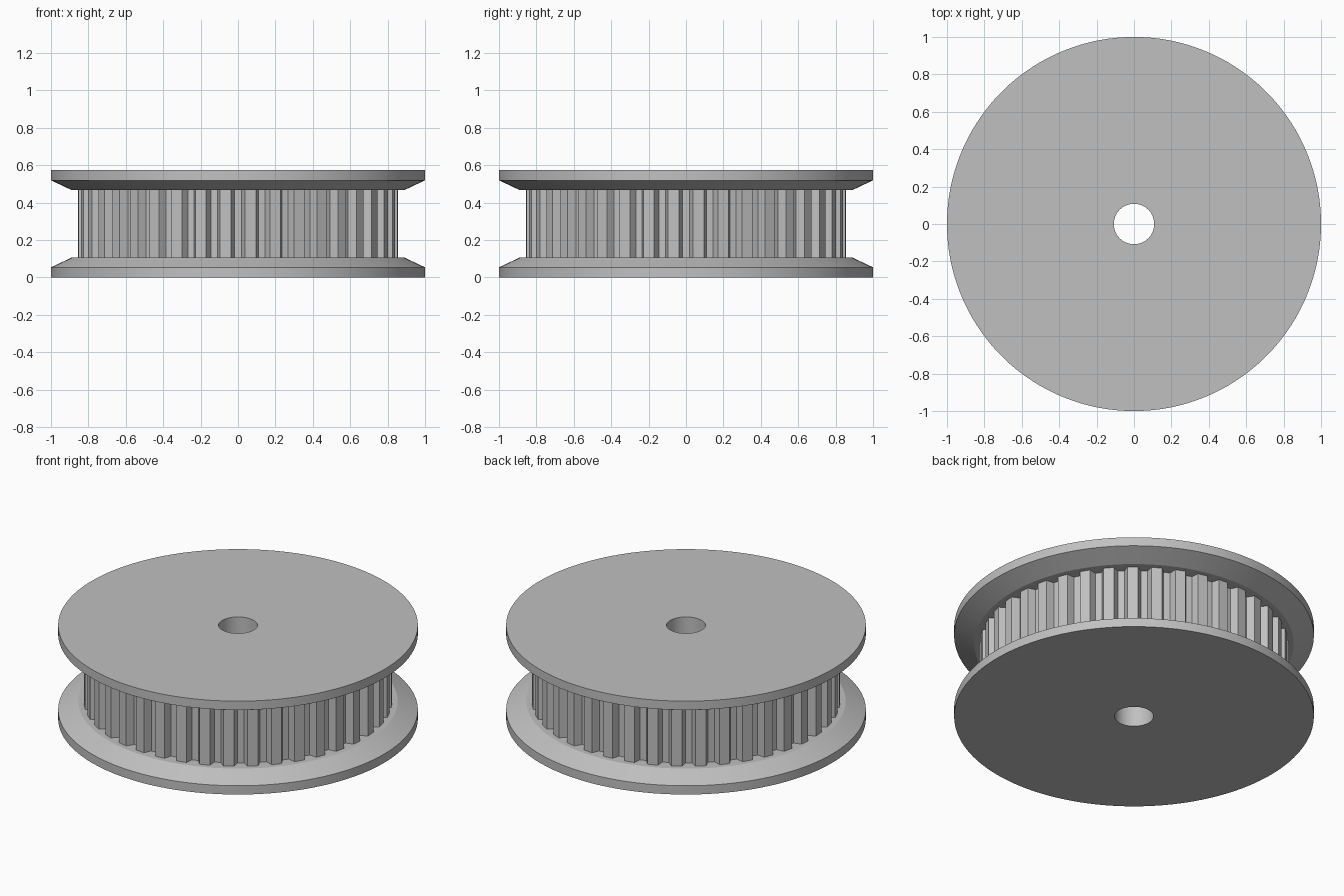
import bpy
import bmesh
from math import pi, sin, cos, atan2, radians

cube = bpy.data.objects.get("Cube")
if cube:
    bpy.data.objects.remove(cube, do_unlink=True)

TEETH = 40
RIM, LIP, BORE = 1.0, 0.888, 0.108      # flange edge, flange inner lip, shaft hole
TIP, ROOT = 0.857, 0.813                # tooth tip and groove floor radii
TIP_HALF, ROOT_HALF = 0.038, 0.018      # half widths of the groove at tip and floor
HEIGHT, EDGE, FLANGE = 0.573, 0.054, 0.107

metal = bpy.data.materials.new("plain grey")
metal.use_nodes = True
grey = (0.53, 0.53, 0.53, 1)
metal.diffuse_color = grey
metal.node_tree.nodes["Principled BSDF"].inputs["Base Color"].default_value = grey

# Trapezoid groove repeated around the wheel, as (angle, radius) pairs
groove = [(-TIP_HALF, TIP), (-ROOT_HALF, ROOT), (ROOT_HALF, ROOT), (TIP_HALF, TIP)]
teeth = [(2 * pi * i / TEETH + atan2(w, r), r) for i in range(TEETH) for w, r in groove]
count = len(teeth)


def circle(radius):
    return [(2 * pi * (i - 1.5) / count, radius) for i in range(count)]


bm = bmesh.new()


def add_ring(outline, z):
    return [bm.verts.new((r * cos(a), r * sin(a), z)) for a, r in outline]


# Lower half from the bore outwards and up to the teeth, then mirrored for the top
half = [(circle(BORE), 0), (circle(RIM), 0), (circle(RIM), EDGE),
        (circle(LIP), FLANGE), (teeth, FLANGE)]
outlines = half + [(o, HEIGHT - z) for o, z in reversed(half)]
rings = [add_ring(o, z) for o, z in outlines]

# Skin neighbouring rings; the last joins the first through the bore
for low, high in zip(rings, rings[1:] + rings[:1]):
    for i in range(count):
        j = (i + 1) % count
        bm.faces.new((low[i], low[j], high[j], high[i]))
bmesh.ops.recalc_face_normals(bm, faces=bm.faces)

mesh = bpy.data.meshes.new("toothed_pulley")
bm.to_mesh(mesh)
bm.free()
mesh.materials.append(metal)
pulley = bpy.data.objects.new("toothed_pulley", mesh)
bpy.context.collection.objects.link(pulley)

bpy.ops.object.select_all(action="DESELECT")
pulley.select_set(True)
bpy.context.view_layer.objects.active = pulley
bpy.ops.object.shade_smooth_by_angle(angle=radians(20))
